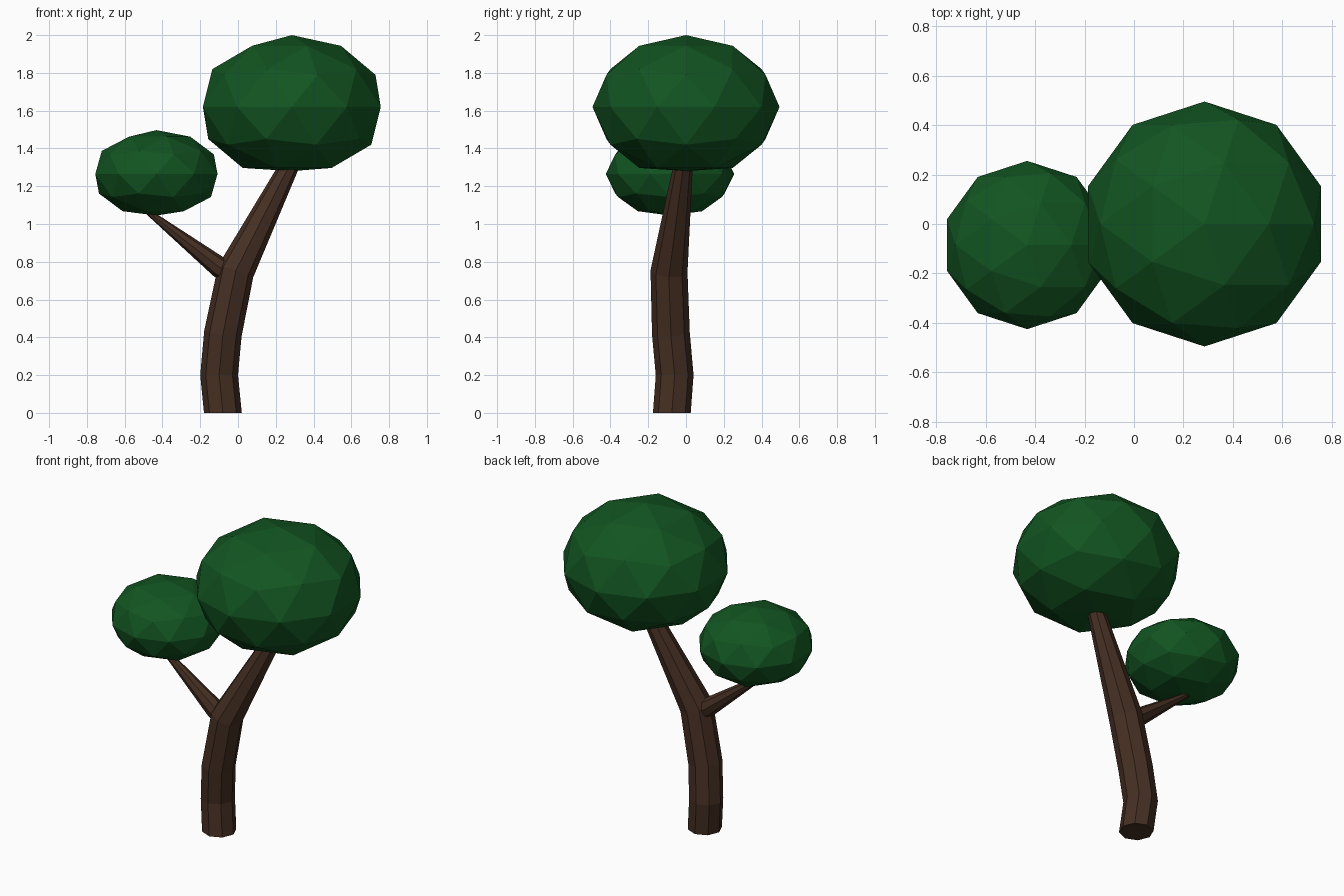
import bpy, bmesh, math
from mathutils import Vector

if "Cube" in bpy.data.objects:
    bpy.data.objects.remove(bpy.data.objects["Cube"])


def material(name, color):
    m = bpy.data.materials.new(name)
    m.diffuse_color = (*color, 1)
    m.use_nodes = True
    m.node_tree.nodes["Principled BSDF"].inputs["Base Color"].default_value = m.diffuse_color
    return m


bark = material("bark", (0.06, 0.028, 0.016))
leaf = material("leaf", (0.006, 0.09, 0.015))


def add_object(name, bm, mat):
    me = bpy.data.meshes.new(name)
    bm.to_mesh(me)
    bm.free()
    me.materials.append(mat)
    ob = bpy.data.objects.new(name, me)
    bpy.context.collection.objects.link(ob)
    return ob


def limb(name, path, flat_base=False, sides=8):
    """Tapered faceted tube through (x, y, z, radius) points."""
    bm = bmesh.new()
    pts = [Vector(p[:3]) for p in path]
    rings = []
    for i, p in enumerate(pts):
        # ring plane halves the bend between neighbouring segments
        t = Vector()
        if i > 0:
            t += (p - pts[i - 1]).normalized()
        if i < len(pts) - 1:
            t += (pts[i + 1] - p).normalized()
        if flat_base and i == 0:
            t = Vector((0, 0, 1))
        rot = Vector((0, 0, 1)).rotation_difference(t.normalized())
        ring = []
        for k in range(sides):
            a = math.tau * k / sides
            off = Vector((math.cos(a), math.sin(a), 0)) * path[i][3]
            ring.append(bm.verts.new(p + rot @ off))
        rings.append(ring)
    for a, b in zip(rings, rings[1:]):
        for k in range(sides):
            n = (k + 1) % sides
            bm.faces.new((a[k], a[n], b[n], b[k]))
    bm.faces.new(rings[0][::-1])
    bm.faces.new(rings[-1])
    return add_object(name, bm, bark)


def foliage(name, center, radius, height, bottom):
    """Squashed low-poly ball with its lowest point pushed up to 'bottom'."""
    bm = bmesh.new()
    bmesh.ops.create_icosphere(bm, subdivisions=2, radius=1)
    for v in bm.verts:
        v.co = Vector(center) + Vector((v.co.x * radius, v.co.y * radius, v.co.z * height))
    min(bm.verts, key=lambda v: v.co.z).co.z = bottom
    return add_object(name, bm, leaf)


# Trunk leaning into the large crown
limb("trunk", [(-0.08, -0.075, 0, 0.1), (-0.1, -0.06, 0.2, 0.1),
               (-0.08, -0.08, 0.42, 0.1), (-0.012, -0.09, 0.75, 0.098),
               (0.263, -0.018, 1.29, 0.053), (0.298, -0.009, 1.36, 0.047)],
     flat_base=True)

# Side branch
limb("branch", [(-0.02, -0.09, 0.73, 0.066), (-0.1, -0.089, 0.772, 0.056),
                (-0.49, -0.085, 1.075, 0.014)])

# Crowns
foliage("large_crown", (0.285, 0, 1.62), 0.495, 0.38, 1.28)
foliage("small_crown", (-0.432, -0.085, 1.265), 0.34, 0.232, 1.045)
